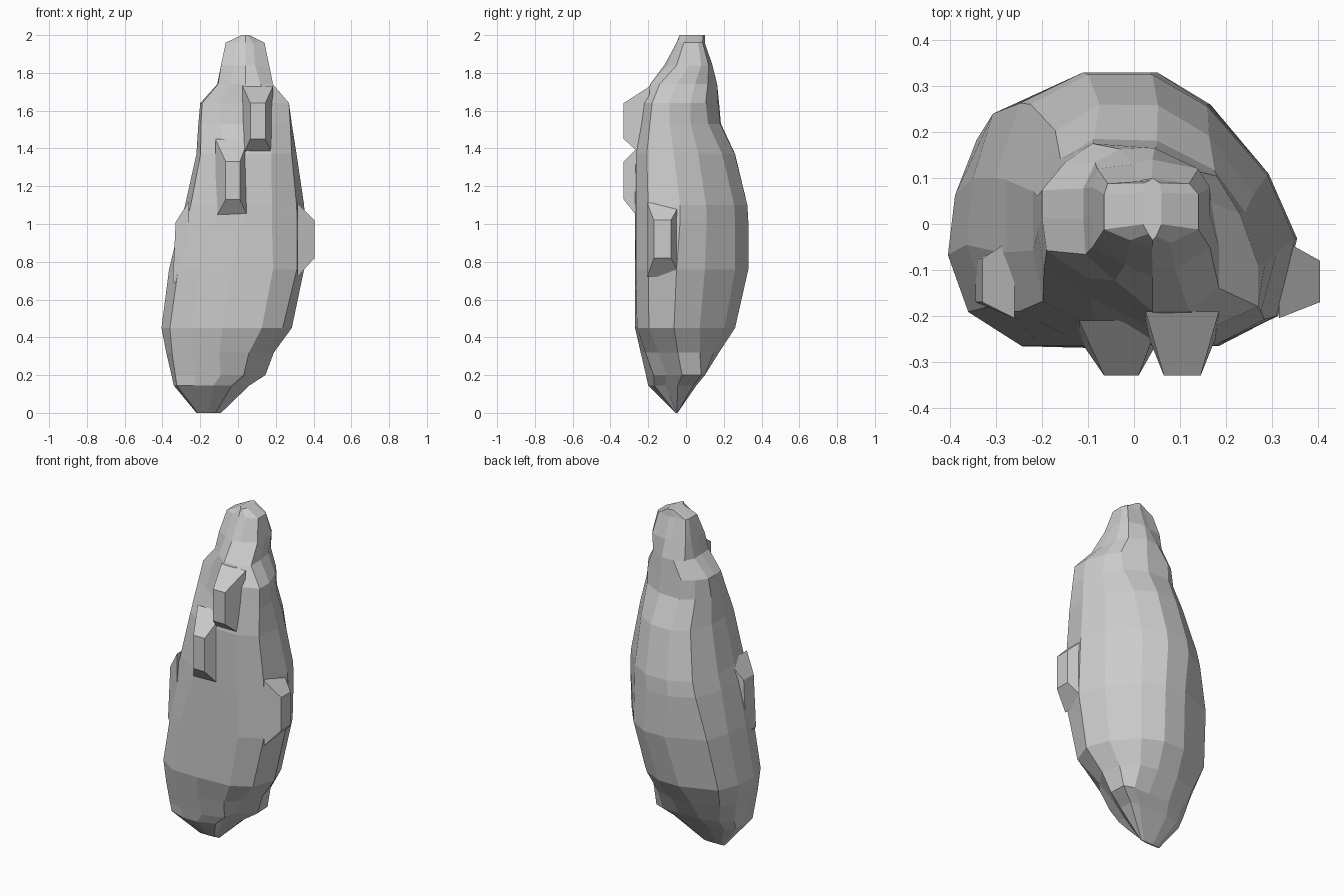
import bpy, bmesh


def make_object(name, bm):
    bmesh.ops.recalc_face_normals(bm, faces=bm.faces)
    mesh = bpy.data.meshes.new(name)
    bm.to_mesh(mesh)
    bm.free()
    obj = bpy.data.objects.new(name, mesh)
    bpy.context.collection.objects.link(obj)
    return obj


def loft(name, rings):
    bm = bmesh.new()
    loops = [[bm.verts.new(p) for p in ring] for ring in rings]
    n = len(loops[0])
    for a, b in zip(loops, loops[1:]):
        for i in range(n):
            j = (i + 1) % n
            bm.faces.new((a[i], a[j], b[j], b[i]))
    bm.faces.new(loops[0][::-1])
    bm.faces.new(loops[-1])
    return make_object(name, bm)


# Rock cross-sections seen from above, clockwise from the back
foot = [(-.02, .1), (.08, .1), (.14, .08), (.145, -.02), (.05, -.1), (.03, -.17), (-.09, -.21),
        (-.22, -.21), (-.33, -.17), (-.35, -.07), (-.33, .02), (-.27, .07), (-.16, .1)]
low = [(.04, .33), (.16, .26), (.29, .1), (.35, -.05), (.31, -.2), (.18, -.265), (-.05, -.27),
       (-.22, -.265), (-.34, -.18), (-.39, -.045), (-.375, .1), (-.33, .24), (-.1, .33)]
middle = [(.04, .33), (.16, .26), (.29, .11), (.35, -.03), (.31, -.2), (.18, -.265), (.04, -.27),
          (-.1, -.265), (-.25, -.19), (-.28, -.06), (-.28, .1), (-.225, .265), (-.1, .33)]
high = [(.05, .175), (.18, .11), (.23, .03), (.27, -.08), (.27, -.17), (.18, -.21), (.04, -.2),
        (-.1, -.11), (-.19, -.05), (-.2, .02), (-.2, .08), (-.15, .14), (-.09, .18)]
peak = [(.04, .14), (.14, .12), (.165, .08), (.165, .02), (.165, -.05), (.09, -.1), (.04, -.115),
        (-.02, -.09), (-.09, -.05), (-.09, .02), (-.09, .08), (-.08, .12), (0, .13)]
keys = [(0, foot), (.2, foot), (.5, low), (.76, low), (1.03, middle), (1.28, middle),
        (1.6, high), (1.66, high), (1.84, peak), (2, peak)]

# Body levels: z, left, right, front, back
levels = [
    (0.00, -.22, -.09, -.055, -.045),
    (0.145, -.34, .06, -.20, .055),
    (0.20, -.352, .145, -.212, .10),
    (0.32, -.38, .19, -.24, .175),
    (0.45, -.405, .285, -.27, .26),
    (0.76, -.365, .35, -.27, .33),
    (1.01, -.305, .355, -.27, .33),
    (1.10, -.28, .35, -.27, .325),
    (1.37, -.22, .31, -.265, .26),
    (1.53, -.21, .285, -.235, .185),
    (1.64, -.20, .27, -.22, .175),
    (1.74, -.11, .185, -.19, .165),
    (1.84, -.09, .165, -.115, .14),
    (1.96, -.065, .14, -.05, .10),
    (2.00, .02, .06, -.035, .10),
]


def outline_at(z):
    for (z0, a), (z1, b) in zip(keys, keys[1:]):
        if z <= z1:
            t = (z - z0) / (z1 - z0)
            return [(p[0] + (q[0] - p[0]) * t, p[1] + (q[1] - p[1]) * t) for p, q in zip(a, b)]


def level_ring(z, left, right, front, back):
    pts = outline_at(z)
    xs, ys = [p[0] for p in pts], [p[1] for p in pts]
    sx = (right - left) / (max(xs) - min(xs))
    sy = (back - front) / (max(ys) - min(ys))
    return [(left + (x - min(xs)) * sx, front + (y - min(ys)) * sy, z) for x, y in pts]


loft("rock_body", [level_ring(*lv) for lv in levels])


# Blunt facets sticking out of the rock: tapered blocks
def rect(place, a0, a1, b0, b1, depths):
    corners = [(a0, b0), (a1, b0), (a1, b1), (a0, b1)]
    d_low, d_high = depths
    return [place(a, b, d_low if b == b0 else d_high) for a, b in corners]


def on_front(a, b, d):
    return (a, d, b)


def on_side(a, b, d):
    return (d, a, b)


loft("lower_front_knob", [
    rect(on_front, -.12, .055, 1.03, 1.45, (-.25, -.21)),
    rect(on_front, -.065, .01, 1.13, 1.33, (-.33, -.33))])
loft("upper_front_knob", [
    rect(on_front, .025, .185, 1.36, 1.73, (-.23, -.19)),
    rect(on_front, .065, .145, 1.45, 1.64, (-.33, -.33))])
loft("right_knob", [
    rect(on_side, -.205, -.03, .72, 1.11, (.315, .315)),
    rect(on_side, -.17, -.08, .82, 1.02, (.405, .405))])
loft("left_knob", [
    rect(on_side, -.205, -.03, .60, 1.12, (-.26, -.26)),
    rect(on_side, -.17, -.075, .70, 1.01, (-.345, -.33))])
